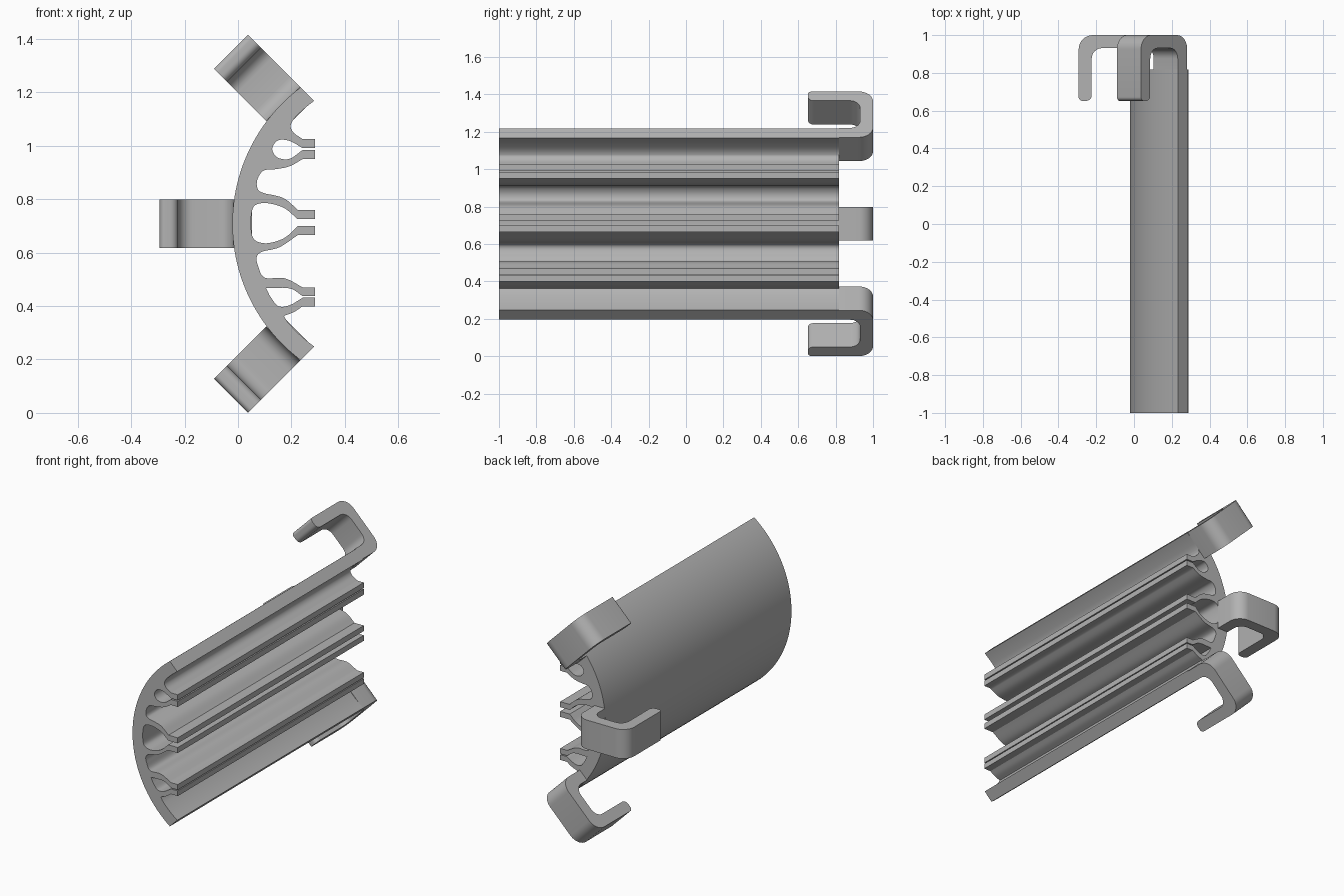
import bpy, bmesh, math
from mathutils import Vector

cube = bpy.data.objects.get("Cube")
if cube:
    bpy.data.objects.remove(cube)

CX, CZ = 0.617, 0.708            # centre of the curved wall
R_IN, R_OUT, R_HOOK = 0.567, 0.638, 0.91
FRONT, WALL_BACK, BACK = -1.0, 0.817, 1.0
HALF = 0.09                      # half width of a hook
TIP_X = 0.288                    # free end of the clip legs

grey = bpy.data.materials.new("plain grey")
grey.use_nodes = True
GREY = (0.45, 0.45, 0.45, 1)
grey.diffuse_color = GREY
grey.node_tree.nodes["Principled BSDF"].inputs["Base Color"].default_value = GREY


def prism(name, outline, offset):
    """Extrude a closed 3D outline along offset."""
    bm = bmesh.new()
    face = bm.faces.new([bm.verts.new(p) for p in outline])
    grown = bmesh.ops.extrude_face_region(bm, geom=[face], use_keep_orig=True)
    moved = [g for g in grown["geom"] if isinstance(g, bmesh.types.BMVert)]
    bmesh.ops.translate(bm, verts=moved, vec=offset)
    bmesh.ops.recalc_face_normals(bm, faces=bm.faces[:])
    mesh = bpy.data.meshes.new(name)
    bm.to_mesh(mesh)
    bm.free()
    mesh.materials.append(grey)
    obj = bpy.data.objects.new(name, mesh)
    bpy.context.collection.objects.link(obj)
    bpy.ops.object.select_all(action='DESELECT')
    obj.select_set(True)
    bpy.context.view_layer.objects.active = obj
    bpy.ops.object.shade_smooth_by_angle(angle=math.radians(32))
    return obj


def spline(points, steps=6):
    """Smooth curve through the points."""
    p = [Vector(q) for q in points]
    p = [p[0] * 2 - p[1]] + p + [p[-1] * 2 - p[-2]]
    out = []
    for a, b, c, d in zip(p, p[1:], p[2:], p[3:]):
        for i in range(steps):
            t = i / steps
            out.append(0.5 * (2 * b + (c - a) * t + (2 * a - 5 * b + 4 * c - d) * t * t
                              + (3 * b - a - 3 * c + d) * t ** 3))
    return out + [p[-2]]


def rounded(corners, steps=8):
    """Polygon of (a, b, radius) right-angled corners with rounded corners."""
    out = []
    for i, (a, b, r) in enumerate(corners):
        here = Vector((a, b))
        if r == 0:
            out.append(here)
            continue
        d0 = (Vector(corners[i - 1][:2]) - here).normalized() * r
        d1 = (Vector(corners[(i + 1) % len(corners)][:2]) - here).normalized() * r
        for k in range(steps + 1):
            t = k / steps * math.pi / 2
            out.append(here + d0 * (1 - math.sin(t)) + d1 * (1 - math.cos(t)))
    return out


def place(r, v, angle):
    """Radial distance and sideways shift to x, z."""
    c, s = math.cos(angle), math.sin(angle)
    return CX - r * c + v * s, CZ + r * s + v * c


def wall_arc(r, a0, a1, n):
    return [place(r, 0, a0 + (a1 - a0) * i / n) for i in range(n + 1)]


# Curved wall with three pairs of clip legs, traced as one section
end_out = math.pi / 4 + math.asin(HALF / R_OUT)
end_in = math.pi / 4 + math.asin(HALF / R_IN)
top_groove = wall_arc(R_IN, end_in, math.radians(45), 6) + spline(
    [(.202, 1.09), (.197, 1.07), (.21, 1.047), (.242, 1.025)])
top_void = spline([(.242, .991), (.193, 1.018), (.15, 1.02), (.128, .988),
                   (.148, .956), (.193, .951), (.242, .984)])
upper_groove = spline([(.242, .95), (.193, .923), (.14, .912), (.096, .907), (.073, .875),
                       (.073, .84), (.096, .823), (.17, .804), (.225, .759)])
middle_void = spline([(.223, .725), (.174, .766), (.11, .785), (.064, .777), (.05, .74),
                      (.05, .68), (.064, .646), (.11, .635), (.174, .655), (.223, .699)])
lower_groove = spline([(.223, .665), (.155, .62), (.09, .603), (.07, .583),
                       (.075, .55), (.1, .506), (.174, .504), (.242, .47)])
bottom_void = (spline([(.242, .437), (.193, .466), (.105, .467)])
               + spline([(.118, .44), (.15, .4), (.193, .403), (.242, .431)]))
bottom_groove = (spline([(.242, .399), (.21, .378), (.172, .363)])
                 + wall_arc(R_IN, -math.radians(40), -end_in, 8))

section = []
curves = [top_groove, top_void, upper_groove, middle_void, lower_groove,
          bottom_void, bottom_groove]
for i, curve in enumerate(curves):
    if i:                        # square tip joining two neighbouring curves
        section += [(TIP_X, section[-1][1]), (TIP_X, curve[0][1])]
    section += [tuple(q) for q in curve]
section += wall_arc(R_OUT, -end_out, end_out, 48)
prism("curved_wall_with_clips", [(x, FRONT, z) for x, z in section],
      (0, WALL_BACK - FRONT, 0))

# Three identical hooks around the wall
BAND = 0.069
hook = rounded([
    (R_IN - .003, WALL_BACK, 0), (R_IN - .003, BACK, .075),
    (R_HOOK, BACK, .075), (R_HOOK, .652, .02),
    (R_HOOK - BAND, .652, .03), (R_HOOK - BAND, BACK - BAND, .055),
    (R_OUT - .003, BACK - BAND, .055), (R_OUT - .003, WALL_BACK, 0)])
for name, degrees in (("lower_hook", -45), ("middle_hook", 0), ("upper_hook", 45)):
    angle = math.radians(degrees)
    side = [place(r, -HALF, angle) + (y,) for r, y in hook]
    prism(name, [(x, y, z) for x, z, y in side],
          (2 * HALF * math.sin(angle), 0, 2 * HALF * math.cos(angle)))
